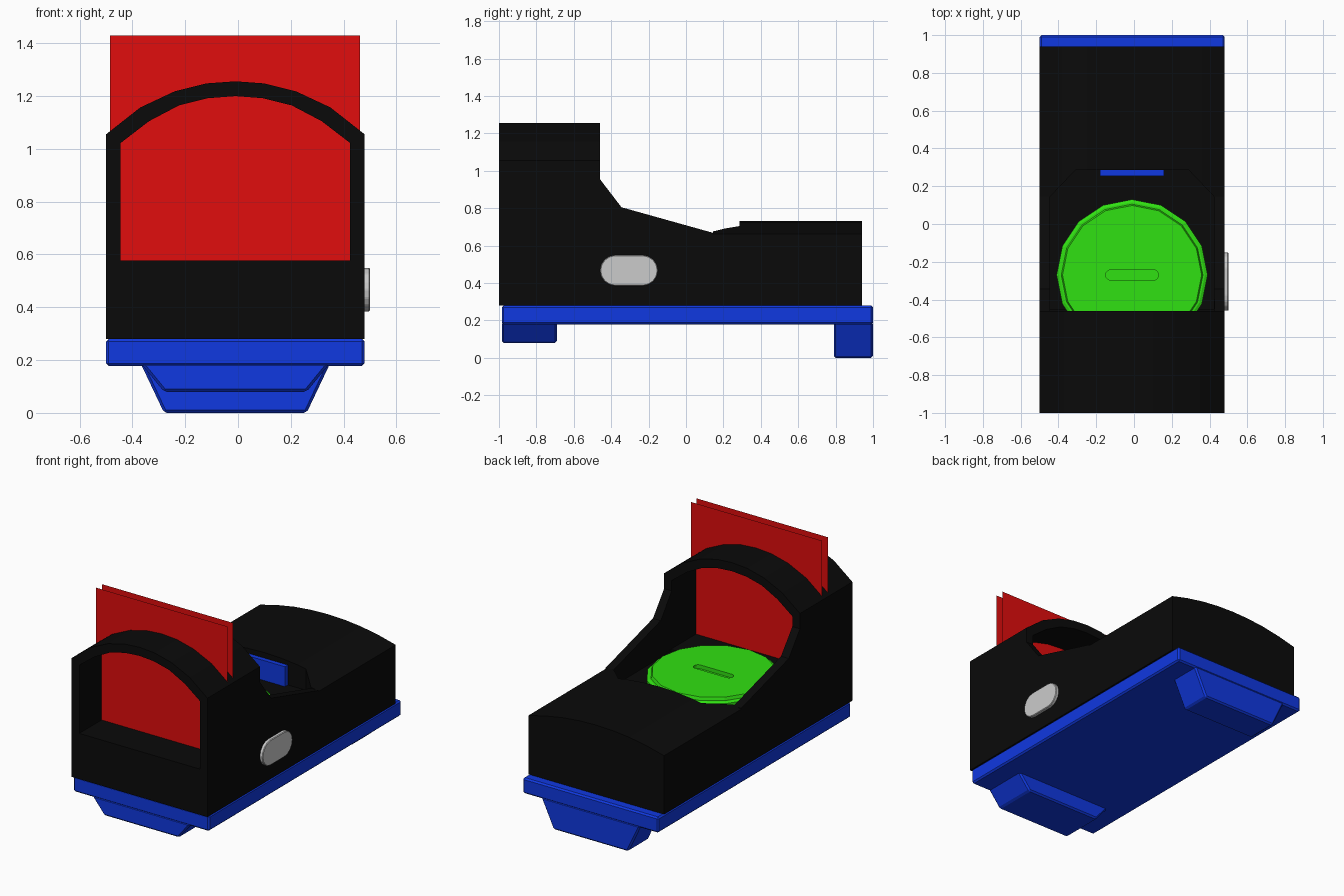
import bpy, bmesh, math
from mathutils import Vector

if "Cube" in bpy.data.objects:
    bpy.data.objects.remove(bpy.data.objects["Cube"])

CX = -0.01  # centre line of the housing (the button sticks out to +x)


def mat(name, rgb):
    m = bpy.data.materials.new(name)
    m.diffuse_color = (*rgb, 1)
    m.use_nodes = True
    m.node_tree.nodes["Principled BSDF"].inputs["Base Color"].default_value = m.diffuse_color
    return m


BLACK = mat("black", (0.003, 0.003, 0.003))
BLUE = mat("blue", (0.005, 0.04, 0.75))
RED = mat("red", (0.75, 0.004, 0.004))
GREEN = mat("green", (0.03, 0.75, 0.006))


def finish(name, bm, material=None, bevel=0):
    bmesh.ops.recalc_face_normals(bm, faces=bm.faces)
    if bevel:
        bmesh.ops.bevel(bm, geom=bm.edges[:], offset=bevel, segments=1,
                        affect='EDGES', profile=0.5)
    me = bpy.data.meshes.new(name)
    bm.to_mesh(me)
    bm.free()
    ob = bpy.data.objects.new(name, me)
    bpy.context.collection.objects.link(ob)
    if material:
        me.materials.append(material)
    return ob


def prism(name, pts, axis, a, b, material=None, bevel=0):
    """Extrude a 2D outline along an axis from a to b."""
    place = {'X': lambda p: (a, p[0], p[1]),
             'Y': lambda p: (p[0], a, p[1]),
             'Z': lambda p: (p[0], p[1], a)}[axis]
    step = Vector([(b - a) * (axis == c) for c in 'XYZ'])
    bm = bmesh.new()
    f = bm.faces.new([bm.verts.new(place(p)) for p in pts])
    r = bmesh.ops.extrude_face_region(bm, geom=[f])
    bmesh.ops.translate(bm, vec=step,
                        verts=[v for v in r['geom'] if isinstance(v, bmesh.types.BMVert)])
    return finish(name, bm, material, bevel)


def boolean(ob, cutter, op='DIFFERENCE'):
    m = ob.modifiers.new("cut", 'BOOLEAN')
    m.object, m.operation, m.solver = cutter, op, 'EXACT'
    bpy.context.view_layer.update()
    dg = bpy.context.evaluated_depsgraph_get()
    me = bpy.data.meshes.new_from_object(ob.evaluated_get(dg))
    ob.modifiers.clear()
    ob.data = me
    bpy.data.objects.remove(cutter)


def mirrored(half):
    """Outline from left half (offsets from the centre line), left to right."""
    return ([(CX - x, z) for x, z in half] +
            [(CX + x, z) for x, z in reversed(half) if x > 0])


def rect(x0, x1, z0, z1):
    return [(x0, z0), (x1, z0), (x1, z1), (x0, z1)]


def stadium(cx, cy, length, width, n=8):
    r, d = width / 2, (length - width) / 2
    out = []
    for s, start in ((1, -math.pi / 2), (-1, math.pi / 2)):
        for i in range(n + 1):
            t = start + math.pi * i / n
            out.append((cx + s * d + r * math.cos(t), cy + r * math.sin(t)))
    return out


# Housing: arched front outline limited by the side outline
outer = [(0.49, 0.28), (0.49, 1.055), (0.36, 1.157), (0.23, 1.218), (0.11, 1.248), (0, 1.256)]
inner = [(0.435, 0.578), (0.435, 1.022), (0.327, 1.105), (0.213, 1.165), (0.104, 1.192), (0, 1.2)]
body = prism("housing", mirrored(outer), 'Y', -1, 0.94, BLACK)
side = [(-1.1, 0.2), (-1.1, 1.4), (-0.46, 1.4), (-0.46, 0.955), (-0.345, 0.805),
        (0.145, 0.668), (0.145, 0.8), (1.1, 0.8), (1.1, 0.2)]
boolean(body, prism("side_cutter", side, 'X', -0.7, 0.7), 'INTERSECT')

# Crowned rear deck
deck = [(0.6, 1.0), (0.6, 0.635), (0.49, 0.662), (0.37, 0.692), (0.24, 0.715), (0.12, 0.727), (0, 0.731)]
boolean(body, prism("deck_cutter", mirrored(deck), 'Y', 0.1449, 1.1))

# Window tunnel and battery well
boolean(body, prism("window_cutter", mirrored(inner), 'Y', -1.1, -0.40))
well = [(0.434, -0.45), (0.434, 0.145), (0.30, 0.285)]
boolean(body, prism("well_cutter", mirrored(well), 'Z', 0.565, 1.0))

# Two thin lens panes
for name, y in (("front_lens", -0.77), ("rear_lens", -0.71)):
    bm = bmesh.new()
    bm.faces.new([bm.verts.new((x, y, z)) for x, z in rect(-0.485, 0.462, 0.53, 1.43)])
    finish(name, bm, RED)

# Battery cap: two stacked 16-sided discs with a coin slot
bm = bmesh.new()
rings = []
for r, z in ((0.4, 0.55), (0.4, 0.592), (0.385, 0.6), (0.375, 0.6), (0.368, 0.62)):
    rings.append([bm.verts.new((CX + r * math.cos(i * math.pi / 8),
                                -0.27 + r * math.sin(i * math.pi / 8), z)) for i in range(16)])
for lo, hi in zip(rings, rings[1:]):
    for i in range(16):
        j = (i + 1) % 16
        bm.faces.new((lo[i], lo[j], hi[j], hi[i]))
bm.faces.new(rings[0][::-1])
bm.faces.new(rings[-1])
cap = finish("battery_cap", bm, GREEN)
boolean(cap, prism("slot_cutter", stadium(CX, -0.27, 0.28, 0.055), 'Z', 0.595, 0.7))

# Emitter plate at the back of the well
prism("emitter", rect(-0.18, 0.16, 0.56, 0.695), 'Y', 0.255, 0.287, BLUE)

# Side button
prism("side_button", stadium(-0.305, 0.467, 0.31, 0.165), 'X', 0.45, 0.5, None, 0.004)

# Mounting plate and two tapered lugs
prism("mount_plate", rect(-0.5, 0.48, 0.178, 0.28), 'Y', -0.985, 1.0, BLUE, 0.01)
for name, y0, y1, z in (("front_lug", -0.985, -0.69, 0.08), ("rear_lug", 0.79, 1.0, 0.0)):
    prism(name, mirrored([(0.27, z), (0.36, 0.19)]), 'Y', y0, y1, BLUE, 0.01)
